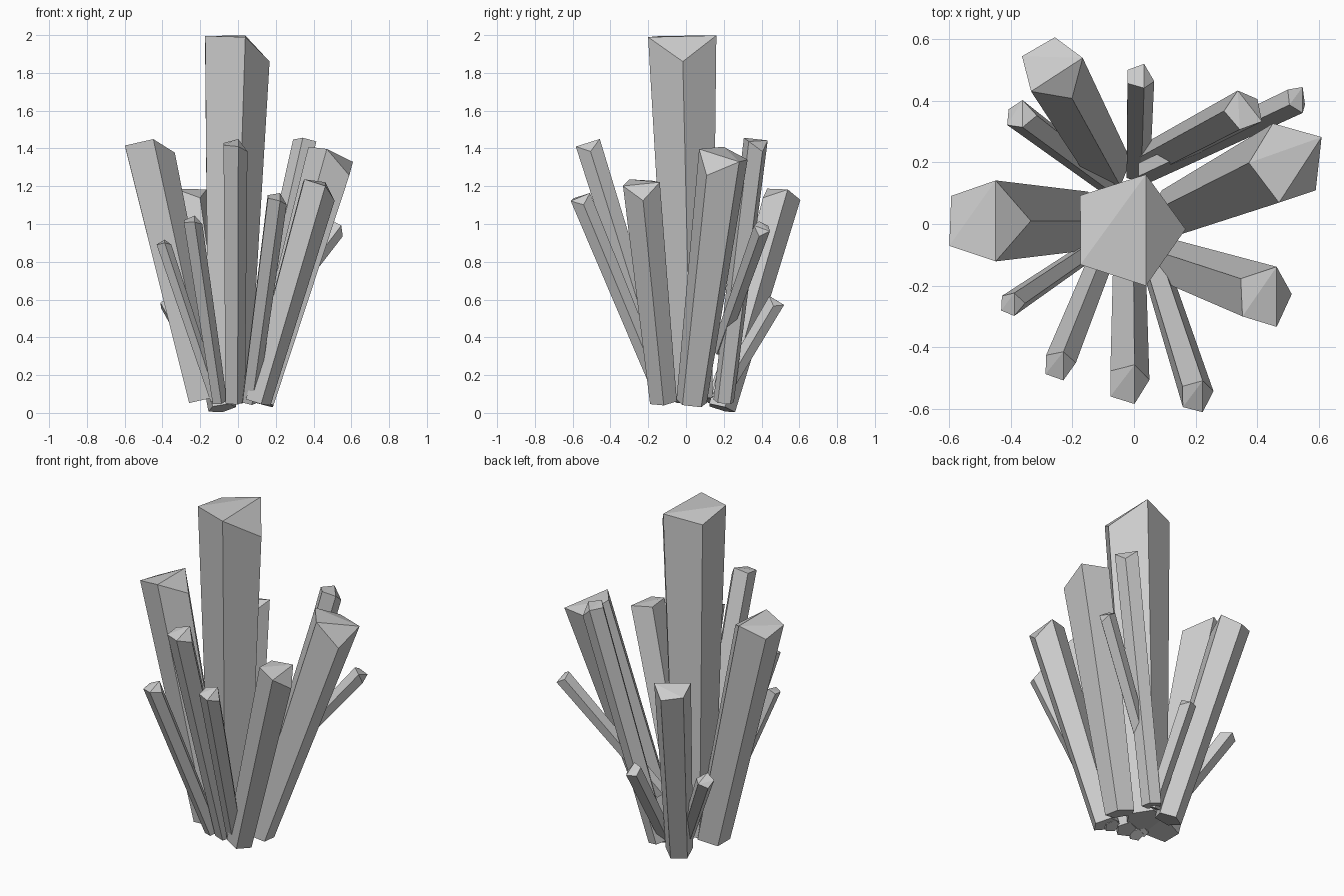
import bpy, bmesh, math
from mathutils import Vector

if "Cube" in bpy.data.objects:
    bpy.data.objects.remove(bpy.data.objects["Cube"])


def crystal(name, base, top, r0, r1, azimuth=0):
    """Five-sided flaring prism with one top corner chipped low."""
    base, top = Vector(base), Vector(top)
    axis = (top - base).normalized()
    a = math.radians(azimuth)
    u = Vector((math.cos(a), math.sin(a), 0))
    u = (u - axis * u.dot(axis)).normalized()
    v = axis.cross(u)
    bm = bmesh.new()

    def ring(c, r):
        return [bm.verts.new(c + r * (u * math.cos(k * math.tau / 5) + v * math.sin(k * math.tau / 5)))
                for k in range(5)]

    low, high = ring(base, r0), ring(top, r1)
    high[0].co -= axis * r1 * 0.69
    high[2].co -= axis * r1 * 0.2
    for k in range(5):
        j = (k + 1) % 5
        bm.faces.new((low[k], low[j], high[j], high[k]))
    bm.faces.new(low[::-1])
    # crown of three facets
    bm.faces.new((high[1], high[2], high[3]))
    bm.faces.new((high[1], high[3], high[4]))
    bm.faces.new((high[0], high[1], high[4]))
    bmesh.ops.recalc_face_normals(bm, faces=bm.faces)
    mesh = bpy.data.meshes.new(name)
    bm.to_mesh(mesh)
    bm.free()
    ob = bpy.data.objects.new(name, mesh)
    bpy.context.collection.objects.link(ob)
    return ob


# tall central crystal
crystal("center_crystal", (-0.06, 0.025, 0.08), (-0.02, -0.02, 1.995), 0.12, 0.19)

# large surrounding crystals
crystal("left_crystal", (-0.18, 0.01, 0.07), (-0.49, 0.01, 1.44), 0.10, 0.138)
crystal("back_left_crystal", (-0.085, 0.185, 0.025), (-0.267, 0.51, 1.175), 0.078, 0.105, -57)
crystal("right_crystal", (0.12, 0.03, 0.055), (0.505, 0.20, 1.37), 0.085, 0.138, -33)
crystal("front_right_crystal", (0.10, -0.12, 0.06), (0.432, -0.237, 1.22), 0.075, 0.103)

# medium crystals
crystal("front_crystal", (-0.02, -0.09, 0.06), (-0.02, -0.52, 1.43), 0.057, 0.07)
crystal("back_right_crystal", (0.04, 0.20, 0.06), (0.36, 0.37, 1.445), 0.057, 0.067, 38)
crystal("front_right_shard", (0.06, -0.11, 0.06), (0.205, -0.56, 1.145), 0.045, 0.058)
crystal("front_left_shard", (-0.10, -0.10, 0.06), (-0.245, -0.46, 1.025), 0.042, 0.052)

# thin and short shards
crystal("left_shard", (-0.12, -0.07, 0.07), (-0.4, -0.26, 0.905), 0.032, 0.04)
crystal("back_left_shard", (-0.09, 0.14, 0.06), (-0.375, 0.355, 0.59), 0.04, 0.05)
crystal("back_shard", (0.01, 0.17, 0.07), (0.018, 0.48, 0.595), 0.042, 0.048)
crystal("thin_right_shard", (0.04, 0.17, 0.33), (0.535, 0.405, 0.985), 0.038, 0.047)
